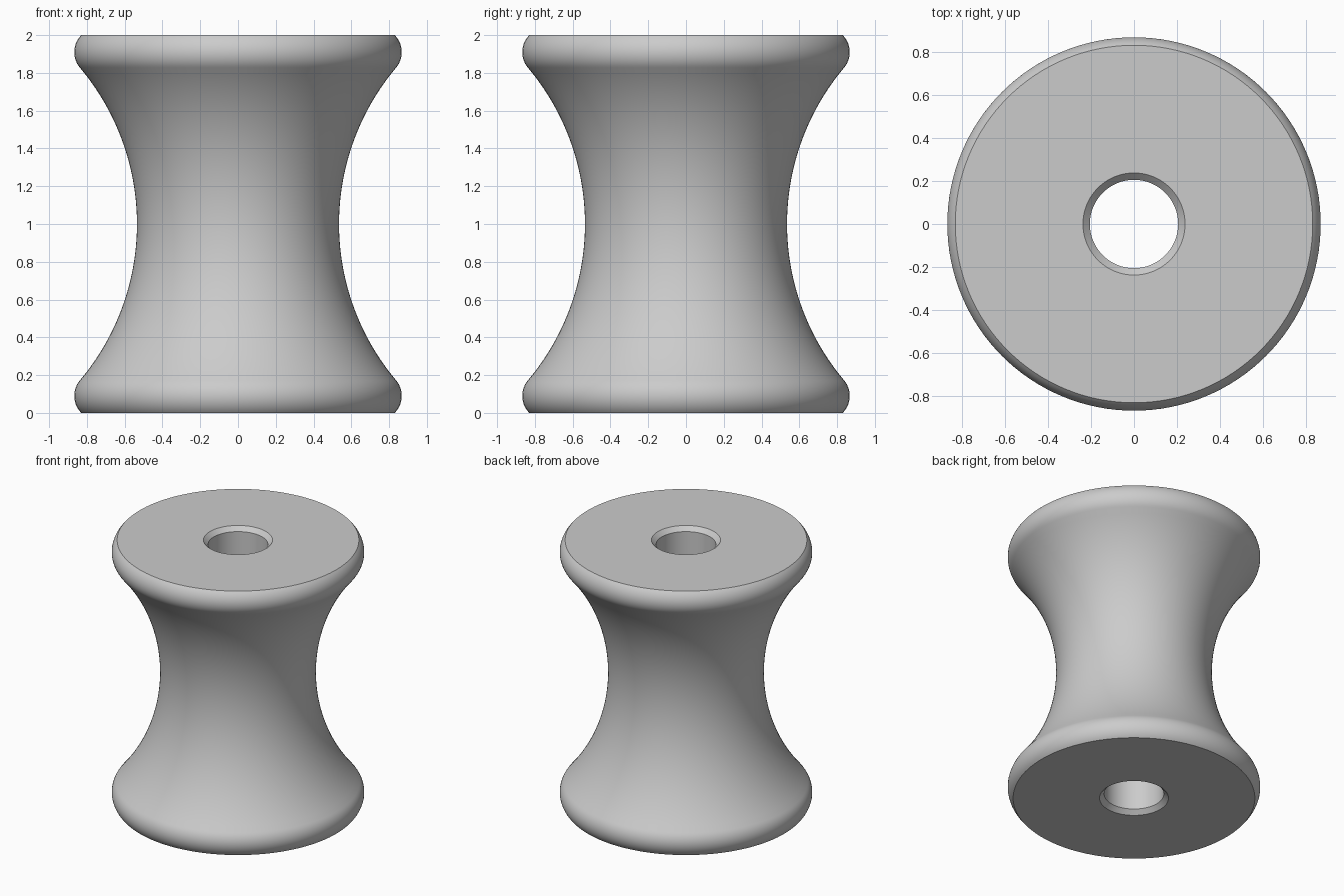
import bpy, math

cube = bpy.data.objects.get("Cube")
if cube:
    bpy.data.objects.remove(cube, do_unlink=True)

SIDES = 128

# Material
grey = bpy.data.materials.new("light_grey")
grey.use_nodes = True
colour = (0.6, 0.6, 0.6, 1)
grey.diffuse_color = colour
grey.node_tree.nodes["Principled BSDF"].inputs["Base Color"].default_value = colour


def arc(cx, cz, radius, start, end, steps):
    """Points (radius, height) along a circular arc, angles in radians."""
    angles = [start + (end - start) * i / steps for i in range(steps + 1)]
    return [(cx + radius * math.cos(a), cz + radius * math.sin(a)) for a in angles]


# Rounded rim, tangent to the concave waist
rim_r, rim_x, rim_z = 0.128, 0.739, 0.09
waist_r, waist_x = 1.285, 0.535 + 1.285
join = math.atan2(1 - rim_z, waist_x - rim_x)
rim = arc(rim_x, rim_z, rim_r, -math.asin(rim_z / rim_r), join, 14)
waist = arc(waist_x, 1, waist_r, math.pi + join, math.pi - join, 40)

# Closed profile: chamfered bore, lower rim, waist, upper rim
bore, chamfer = 0.205, 0.032
lower = [(bore, chamfer), (bore + chamfer, 0)] + rim
upper = [(r, 2 - z) for r, z in reversed(lower)]
profile = lower + waist[1:-1] + upper

# Lathe the profile around z
count = len(profile)
verts = []
for s in range(SIDES):
    a = math.tau * s / SIDES
    verts += [(r * math.cos(a), r * math.sin(a), z) for r, z in profile]
faces = []
for s in range(SIDES):
    t = (s + 1) % SIDES
    for i in range(count):
        j = (i + 1) % count
        faces.append((s * count + i, t * count + i, t * count + j, s * count + j))

mesh = bpy.data.meshes.new("spool_roller")
mesh.from_pydata(verts, [], faces)
mesh.materials.append(grey)
roller = bpy.data.objects.new("spool_roller", mesh)
bpy.context.collection.objects.link(roller)

# Smooth curves with crisp rim and bore edges
bpy.ops.object.select_all(action="DESELECT")
roller.select_set(True)
bpy.context.view_layer.objects.active = roller
bpy.ops.object.shade_smooth_by_angle(angle=math.radians(25))
